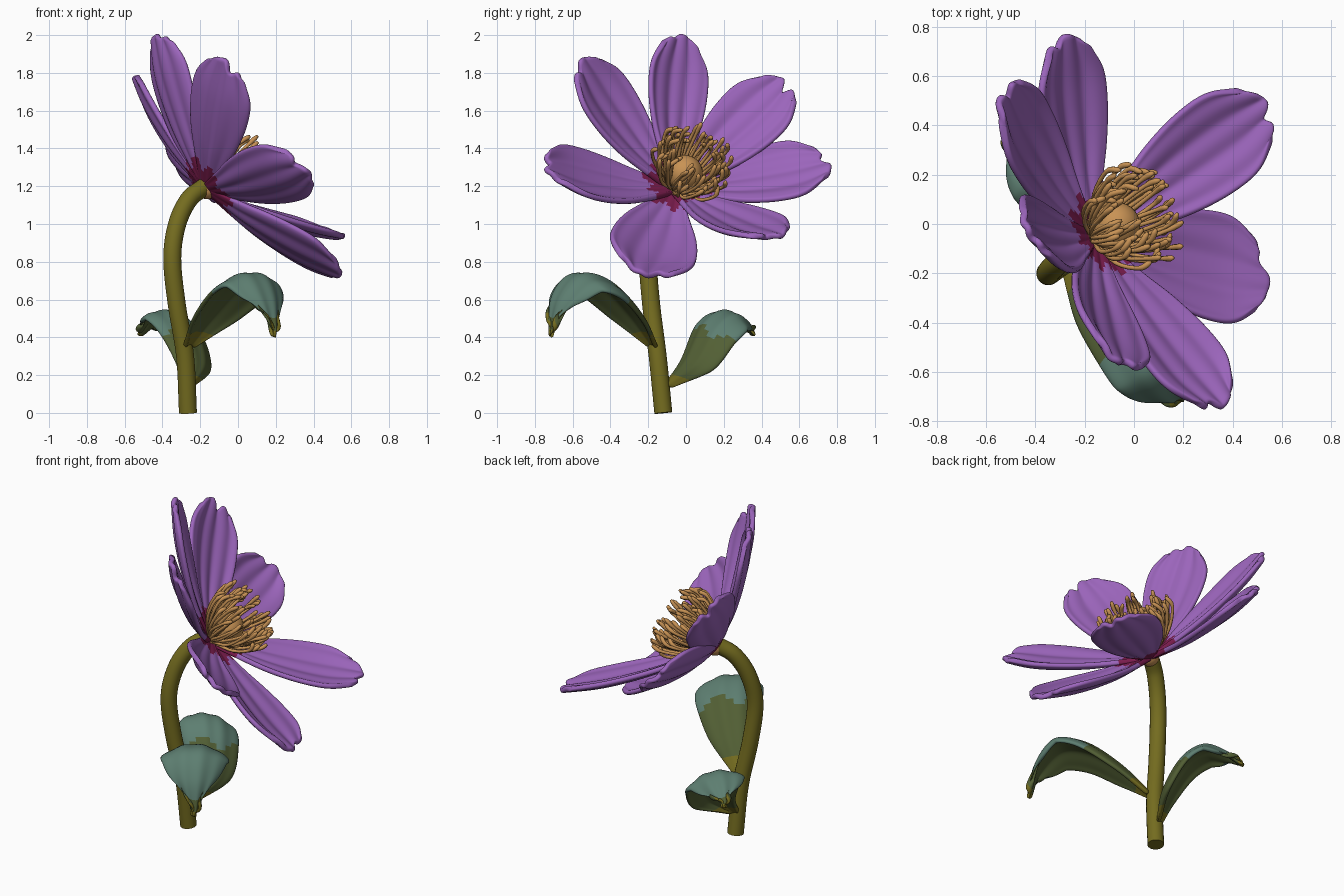
import bpy, bmesh, math, random
from mathutils import Vector as V, Matrix

if "Cube" in bpy.data.objects:
    bpy.data.objects.remove(bpy.data.objects["Cube"])

random.seed(4)

def material(name, rgb):
    m = bpy.data.materials.new(name)
    m.diffuse_color = (*rgb, 1)
    m.use_nodes = True
    m.node_tree.nodes["Principled BSDF"].inputs["Base Color"].default_value = m.diffuse_color
    return m

PURPLE = material("petal purple", (0.33, 0.13, 0.50))
CRIMSON = material("petal base crimson", (0.20, 0.012, 0.075))
TAN = material("stamen tan", (0.58, 0.29, 0.09))
OLIVE = material("stem olive", (0.175, 0.15, 0.014))
BLUE_GREEN = material("leaf blue green", (0.11, 0.21, 0.165))
DARK_GREEN = material("leaf dark green", (0.085, 0.115, 0.035))

BASE = V((-0.17, -0.06, 1.18))            # where the petals meet
AXIS = V((0.66, 0.27, 0.70)).normalized()  # direction the flower faces
HEART = V((0.69, 0.37, 0.62)).normalized()  # direction the stamens lean

def finish(bm, name, mats):
    me = bpy.data.meshes.new(name)
    bm.to_mesh(me)
    bm.free()
    for m in mats:
        me.materials.append(m)
    for p in me.polygons:
        p.use_smooth = True
    ob = bpy.data.objects.new(name, me)
    bpy.context.collection.objects.link(ob)
    return ob

def spline(pts, t):
    """Smooth curve through the points, t in 0..1."""
    n = len(pts) - 1
    i = min(int(t * n), n - 1)
    f = t * n - i
    b, c = pts[i], pts[i + 1]
    a = pts[i - 1] if i > 0 else b * 2 - c
    d = pts[i + 2] if i + 2 <= n else c * 2 - b
    return 0.5 * (b * 2 + (c - a) * f + (a * 2 - b * 5 + c * 4 - d) * f * f
                  + (b * 3 - a - c * 3 + d) * f ** 3)

def tube(bm, pts, radius, steps, sides):
    """Round tube along a smooth path; radius is a function of t."""
    rings = []
    x = None
    for i in range(steps + 1):
        t = i / steps
        p = spline(pts, t)
        tan = (spline(pts, min(t + .02, 1)) - spline(pts, max(t - .02, 0))).normalized()
        x = tan.orthogonal() if x is None else x - tan * x.dot(tan)
        x.normalize()
        y = tan.cross(x)
        rings.append([bm.verts.new(p + radius(t) * (x * math.cos(a) + y * math.sin(a)))
                      for a in (2 * math.pi * k / sides for k in range(sides))])
    for r, s in zip(rings, rings[1:]):
        for k in range(sides):
            bm.faces.new((r[k], r[(k + 1) % sides], s[(k + 1) % sides], s[k]))
    bm.faces.new(rings[0][::-1])
    bm.faces.new(rings[-1])

def sheet(name, pts, side, half, profile, cup, ridge, notch, mats, rule, thick, leaf):
    """Petal or leaf blade: a path, a sideways direction and a width profile."""
    rows, cols = 32, 18
    bm = bmesh.new()
    side = V(side).normalized()
    phase = random.uniform(0, 6)
    grid = []
    for i in range(rows + 1):
        t0 = i / rows
        row = []
        w = half * spline([V((p, 0, 0)) for p in profile], t0).x
        for j in range(cols + 1):
            u = 2 * j / cols - 1
            # rounded tip with a notch
            f = -0.10 * u * u - notch[1] * math.exp(-((u - notch[0]) / .2) ** 2)
            t = t0 * (1 + f * t0 ** 3)
            p = spline(pts, t)
            tan = (spline(pts, min(t + .02, 1)) - spline(pts, max(t - .02, 0))).normalized()
            nrm = tan.cross(side).normalized()
            wave = ridge * math.sin(u * 11 + phase + t * 1.5) * min(1, 3 * t)
            row.append(bm.verts.new(p + side * u * w + nrm * (cup * u * u * w + wave)))
        grid.append(row)
    for i in range(rows):
        for j in range(cols):
            f = bm.faces.new((grid[i][j], grid[i + 1][j], grid[i + 1][j + 1], grid[i][j + 1]))
            f.material_index = rule((i + .5) / rows, 2 * (j + .5) / cols - 1)
    ob = finish(bm, name, mats)
    s = ob.modifiers.new("thickness", 'SOLIDIFY')
    s.thickness = thick
    s.offset = -1 if leaf else 0
    s.material_offset = int(leaf)   # a leaf's underside takes the next material slot
    sub = ob.modifiers.new("smooth", 'SUBSURF')
    sub.levels = sub.render_levels = 1

# Stem
bm = bmesh.new()
tube(bm, [V(p) for p in ((-.265, -.12, 0), (-.28, -.15, .3), (-.325, -.185, .58), (-.348, -.2, .82),
                         (-.322, -.17, 1.0), (-.26, -.12, 1.13), (-.18, -.065, 1.195))],
     lambda t: .048, 40, 20)
stem = finish(bm, "stem", [OLIVE])
for p in stem.data.polygons:
    p.use_smooth = len(p.vertices) == 4

# Petals: tip position, half width, notch place and depth, twist in degrees
PETALS = {
    "top": ((-.43, -.03, 2.01), .18, .3, .03, 14),
    "upper_front": ((-.06, -.57, 1.87), .20, .35, .07, 0),
    "front": ((.36, -.75, 1.30), .20, -.3, .06, 0),
    "lower": ((.55, -.23, .73), .235, .5, .05, 0),
    "lower_back": ((.55, .49, .93), .20, -.3, .06, 0),
    "back": ((-.29, .77, 1.32), .20, .3, .06, 0),
    "upper_back": ((-.54, .54, 1.76), .19, -.2, .09, 0),
}
for name, (tip, half, place, depth, twist) in PETALS.items():
    tip = V(tip)
    d = (tip - BASE).normalized()
    side = Matrix.Rotation(math.radians(twist), 3, d) @ AXIS.cross(d).normalized()
    n = d.cross(side)
    start = BASE + d * .02
    path = [start, start.lerp(tip, .35) - n * .035, start.lerp(tip, .7) - n * .035, tip]
    sheet(name + "_petal", path, side, half, (.18, .52, .84, 1.0, .96, .62), .24, .006,
          (place, depth), [PURPLE, CRIMSON],
          lambda t, u: int(t < .16 + .03 * math.sin(u * 7)), .03, False)

def leaf_colour(t, u):
    """Slot for the upper side: olive ends, dark green base, blue green blade."""
    if t < .08 or t > .96:
        return 3
    return int(t < .38 + .03 * math.sin(u * 5) or t > .92)

# Leaves: blue green on top, dark green below and at the base and tip
LEAVES = {
    "front_leaf": (((-.27, -.16, .36), (-.15, -.27, .54), (-.01, -.42, .70), (.10, -.57, .74),
                    (.17, -.68, .61), (.20, -.725, .40)), (.78, .62, -.06), .20),
    "back_leaf": (((-.26, -.11, .14), (-.20, .02, .27), (-.26, .12, .46), (-.35, .22, .54),
                   (-.45, .30, .50), (-.53, .365, .42)), (-.72, -.65, .2), .175),
}
for name, (path, side, half) in LEAVES.items():
    sheet(name, [V(p) for p in path], side, half, (.2, .75, 1.0, 1.0, .78, .12), -.42, .004,
          (0, 0), [BLUE_GREEN, DARK_GREEN, DARK_GREEN, OLIVE, OLIVE], leaf_colour, .024, True)

# Flower centre: receptacle and round pistil
for name, pos, r in (("receptacle", BASE + AXIS * .01, .056),
                     ("pistil", BASE + HEART * .145, .095)):
    bm = bmesh.new()
    bmesh.ops.create_uvsphere(bm, u_segments=28, v_segments=18, radius=r)
    bmesh.ops.translate(bm, verts=bm.verts, vec=pos)
    finish(bm, name, [TAN])

# Stamens: curved filaments with thicker ends, in rings round the pistil
bm = bmesh.new()
X = HEART.orthogonal().normalized()
Y = HEART.cross(X)
COUNT = 68
for k in range(COUNT):
    a = 2.39996 * k
    reach = .13 + .09 * k / COUNT + random.uniform(-.015, .015)
    high = random.uniform(.28, .38) - .05 * k / COUNT
    bend = random.uniform(-.18, .18)
    def at(r, h, turn):
        return BASE + HEART * h + r * (X * math.cos(a + turn) + Y * math.sin(a + turn))
    tube(bm, [at(.04, .03, 0), at(reach * .72, high * .42, bend * .3),
              at(reach, high * .8, bend), at(reach - random.uniform(-.02, .04), high, bend * 1.6)],
         lambda t: (.0095 if t < .7 else .0125) if t < .98 else .007, 12, 7)
finish(bm, "stamens", [TAN])
